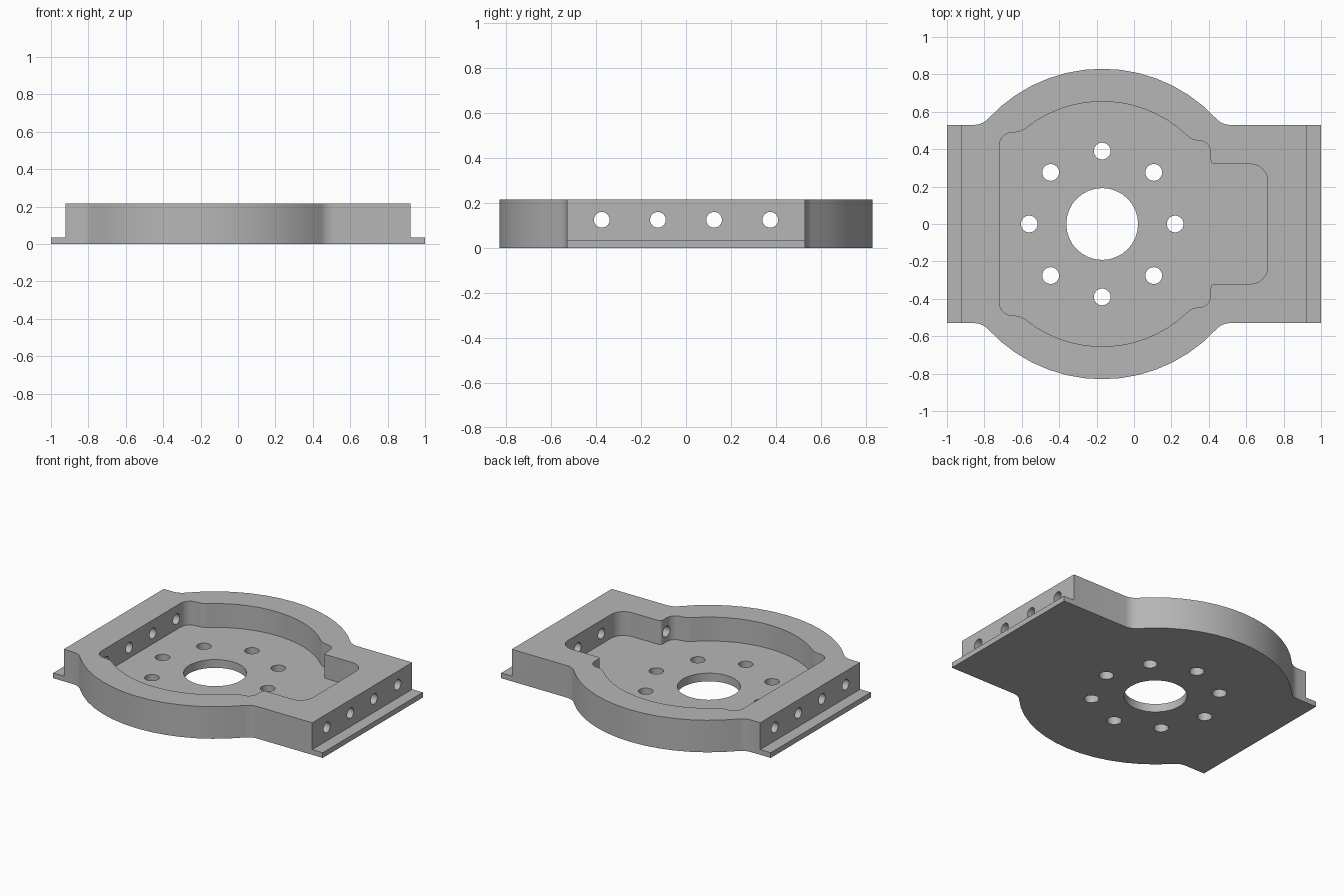
import bpy, bmesh
from math import sin, cos, pi, radians, sqrt, atan2
from mathutils import Matrix, Vector

if "Cube" in bpy.data.objects:
    bpy.data.objects.remove(bpy.data.objects["Cube"])

CX = -0.17                 # centre of the round section
HEIGHT, FLOOR, LIP = 0.215, 0.055, 0.035

metal = bpy.data.materials.new("grey metal")
metal.use_nodes = True
GREY = (0.47, 0.47, 0.47, 1)
metal.diffuse_color = GREY
metal.node_tree.nodes["Principled BSDF"].inputs["Base Color"].default_value = GREY


def arc(cx, cy, r, start, end, steps):
    angles = [radians(start + (end - start) * i / steps) for i in range(steps + 1)]
    return [(cx + r * cos(a), cy + r * sin(a)) for a in angles]


def dome(big, left_y, right_y, fillet=0.1):
    """Left fillet, big arc and right fillet, blending into flats at left_y and right_y."""
    def blend(y):
        dx = sqrt((big + fillet) ** 2 - (y + fillet) ** 2)
        return dx, math_deg(atan2(y + fillet, dx))
    ldx, la = blend(left_y)
    rdx, ra = blend(right_y)
    left = arc(CX - ldx, left_y + fillet, fillet, 270, 360 - la, 5)
    middle = arc(CX, 0, big, 180 - la, ra, 14)
    right = arc(CX + rdx, right_y + fillet, fillet, 180 + ra, 270, 5)
    return left + middle[1:-1] + right


def math_deg(a):
    return a * 180 / pi


def mirrored(half):
    return half + [(x, -y) for x, y in reversed(half)]


def finish(bm, name):
    bmesh.ops.recalc_face_normals(bm, faces=bm.faces)
    mesh = bpy.data.meshes.new(name)
    bm.to_mesh(mesh)
    bm.free()
    mesh.materials.append(metal)
    obj = bpy.data.objects.new(name, mesh)
    bpy.context.collection.objects.link(obj)
    return obj


def prism(name, outline, z0, z1):
    bm = bmesh.new()
    face = bm.faces.new([bm.verts.new((x, y, z0)) for x, y in outline])
    top = bmesh.ops.extrude_face_region(bm, geom=[face])["geom"]
    verts = [v for v in top if isinstance(v, bmesh.types.BMVert)]
    bmesh.ops.translate(bm, verts=verts, vec=(0, 0, z1 - z0))
    return finish(bm, name)


def drill(name, centre, r, length, along_x=False, sides=24):
    bm = bmesh.new()
    matrix = Matrix.Translation(Vector(centre))
    if along_x:
        matrix = matrix @ Matrix.Rotation(pi / 2, 4, 'Y')
    bmesh.ops.create_cone(bm, cap_ends=True, segments=sides, radius1=r,
                          radius2=r, depth=length, matrix=matrix)
    return finish(bm, name)


# Solid plate with a round bulge on both long sides
body = prism("mounting_plate",
             mirrored([(-1, 0.53)] + dome(0.83, 0.53, 0.53) + [(1, 0.53)]), 0, HEIGHT)

# Recessed pocket with a narrower bay on the left
pocket = (arc(-0.65, 0.42, 0.07, 180, 90, 5)
          + dome(0.655, 0.49, 0.445)
          + arc(0.35, 0.385, 0.06, 90, 0, 5)
          + arc(0.43, 0.34, 0.02, 180, 270, 3)
          + arc(0.625, 0.23, 0.09, 90, 0, 6))
cutters = [prism("pocket_cutter", mirrored(pocket), FLOOR, HEIGHT + 0.1)]

# Steps that leave a thin lip at each end
for side in (-1, 1):
    step = [(side * 0.922, -0.7), (side * 1.1, -0.7), (side * 1.1, 0.7), (side * 0.922, 0.7)]
    cutters.append(prism("step_cutter", step, LIP, HEIGHT + 0.1))

# Bore, bolt circle and cross-drilled holes
cutters.append(drill("bore_cutter", (CX, 0, 0), 0.192, 0.3, sides=32))
for i in range(8):
    a = i * pi / 4
    cutters.append(drill("bolt_cutter", (CX + 0.39 * cos(a), 0.39 * sin(a), 0), 0.045, 0.3))
for y in (-0.375, -0.125, 0.125, 0.375):
    cutters.append(drill("cross_cutter", (0, y, 0.125), 0.035, 2.4, along_x=True))

bpy.ops.object.select_all(action='DESELECT')
bpy.context.view_layer.objects.active = body
body.select_set(True)
for cutter in cutters:
    cutter.hide_render = True
    mod = body.modifiers.new("cut", 'BOOLEAN')
    mod.operation, mod.solver, mod.object = 'DIFFERENCE', 'EXACT', cutter
    bpy.ops.object.modifier_apply(modifier=mod.name)
    bpy.data.objects.remove(cutter)

bpy.ops.object.shade_smooth_by_angle(angle=radians(30))
